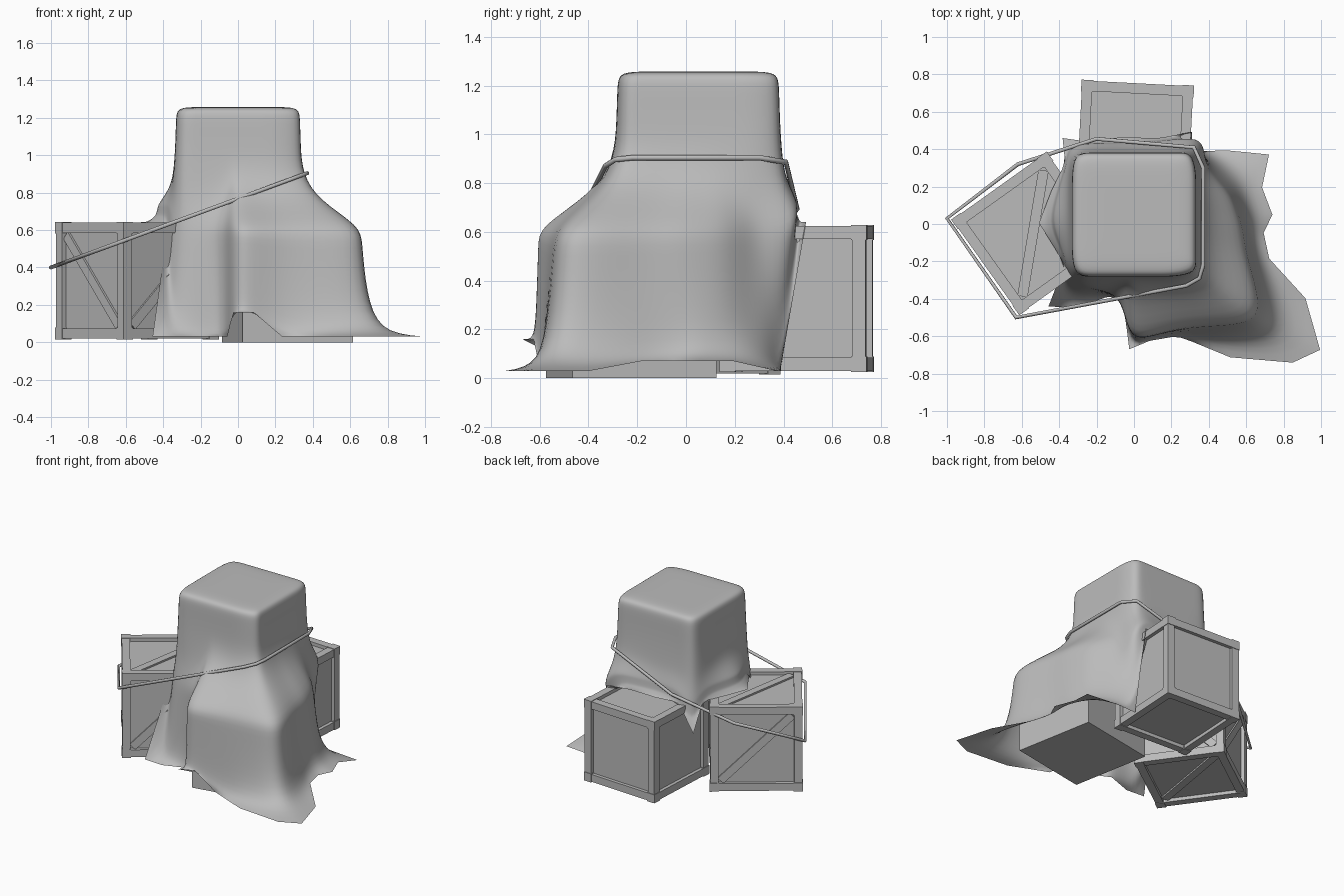
import bpy, bmesh
from math import radians, sin, cos
from mathutils import Matrix, Vector

cube = bpy.data.objects.get("Cube")
if cube:
    bpy.data.objects.remove(cube, do_unlink=True)

grey = bpy.data.materials.new("plain_grey")
grey.use_nodes = True
GREY = (0.5, 0.5, 0.5, 1)
grey.diffuse_color = GREY
grey.node_tree.nodes["Principled BSDF"].inputs["Base Color"].default_value = GREY


def add_object(name, data):
    obj = bpy.data.objects.new(name, data)
    bpy.context.collection.objects.link(obj)
    data.materials.append(grey)
    return obj


def finish(bm, name):
    bmesh.ops.recalc_face_normals(bm, faces=bm.faces)
    mesh = bpy.data.meshes.new(name)
    bm.to_mesh(mesh)
    bm.free()
    return add_object(name, mesh)


def box(bm, centre, size, turn=Matrix.Identity(4)):
    matrix = Matrix.Translation(centre) @ turn @ Matrix.Diagonal((*size, 1))
    bmesh.ops.create_cube(bm, size=1, matrix=matrix)


def place(obj, x, y, z, angle):
    obj.location = (x, y, z)
    obj.rotation_euler.z = radians(angle)


def unit(axis):
    return Matrix.Identity(3)[axis].copy()


def crate(name, x, y, base, size, angle, braces=False):
    """Framed crate with sunken panels, corner blocks and optional diagonal planks."""
    bm = bmesh.new()
    half, bar, sunk = size / 2, 0.055, 0.025
    offset = half - bar / 2
    signs = (-1, 1)
    box(bm, (0, 0, 0), [size - 2 * sunk] * 3)
    for axis in range(3):
        normal, across, up = (unit((axis + k) % 3) for k in range(3))
        for s in signs:
            # frame bars along this axis
            for t in signs:
                dims = [bar] * 3
                dims[axis] = size - bar
                box(bm, (across * s + up * t) * offset, dims)
            # diagonal plank on this face
            if braces:
                slope = 1 if axis == 2 else -s
                along = (across + up * slope).normalized()
                turn = Matrix((normal, along, normal.cross(along))).transposed().to_4x4()
                box(bm, normal * s * (half - sunk), (sunk, (size - 2 * bar) * 1.34, bar), turn)
    # corner blocks
    for sx in signs:
        for sy in signs:
            for sz in signs:
                box(bm, Vector((sx, sy, sz)) * offset, [bar + 0.008] * 3)
    place(finish(bm, name), x, y, base + half, angle)


crate("right_crate", -0.54, -0.05, 0.02, 0.62, 35.5, braces=True)
crate("back_crate", 0.005, 0.455, 0.03, 0.595, -3)
crate("top_crate", -0.005, 0.055, 0.64, 0.56, -2)

# Plain crate hidden under the front of the cover
bm = bmesh.new()
box(bm, (0, 0, 0), (0.6, 0.6, 0.56))
place(finish(bm, "front_crate"), 0.265, -0.225, 0.28, 10.5)

# Cover folds: direction, shoulder radius, hem radius, where the hem ends
FLOOR, LIFTED, RAISED, HANGING, LEDGE = 0.03, 0.07, 0.16, 0.45, 0.64
FOLDS = [
    (0, .55, .74, LIFTED), (12, .52, .7, LIFTED), (24, .47, .79, FLOOR),
    (35, .46, .6, FLOOR), (47, .56, .46, FLOOR), (55, .5, .54, LEDGE),
    (72, .41, .43, LEDGE), (100, .38, .42, LEDGE), (122, .45, .46, LEDGE),
    (133, .5, .56, HANGING), (143, .45, .46, LEDGE), (164, .42, .46, LEDGE),
    (185, .44, .51, LEDGE), (203, .42, .46, LEDGE), (216, .45, .46, LEDGE),
    (227, .48, .67, FLOOR), (238, .46, .59, FLOOR), (254, .43, .45, FLOOR),
    (263, .49, .47, FLOOR), (268, .66, .72, RAISED), (277, .66, .68, RAISED),
    (290, .65, .69, FLOOR), (304, .71, .92, FLOOR), (317, .85, 1.16, FLOOR),
    (324, .83, 1.23, FLOOR), (334, .69, 1.02, FLOOR), (342, .62, .76, LIFTED),
    (352, .58, .7, LIFTED),
]


def mix(a, b, t):
    return a + (b - a) * t


def fold_profile(angle, shoulder, hem, low):
    """Points from the flat top down to the hem."""
    a = radians(angle)
    square = 1 / max(abs(cos(a)), abs(sin(a)))
    waist = 0.345 * min(square, 1.34)
    ledge = max(0.62, low + 0.1)
    middle = mix(shoulder, min(hem, shoulder + 0.15), 0.25 if hem > shoulder else 0.8)
    sweep = [(0.15 * square, 1.258), (0.29 * square, 1.258), (0.328 * square, 1.24),
             (0.332 * square, 1.18), (0.335 * square, 1.05), (waist, 0.9),
             (mix(waist, shoulder, 0.28), mix(0.9, ledge, 0.5)),
             (shoulder, ledge), (mix(shoulder, middle, 0.3), mix(ledge, low, 0.15)),
             (middle, mix(ledge, low, 0.6)),
             (mix(middle, hem, 0.25), low + 0.03), (hem, low)]
    return [(r * cos(a), 0.05 + r * sin(a), h) for r, h in sweep]


bm = bmesh.new()
crease = bm.verts.layers.float.new("crease_vert")
columns = [[bm.verts.new(p) for p in fold_profile(*fold)] for fold in FOLDS]
peak = bm.verts.new((0, 0.05, 1.258))
for i, right in enumerate(columns):
    left = columns[i - 1]
    right[-1][crease] = 1  # keeps the hem ragged
    bm.faces.new((peak, left[0], right[0]))
    for j in range(len(right) - 1):
        bm.faces.new((left[j], left[j + 1], right[j + 1], right[j]))
for face in bm.faces:
    face.smooth = True
cover = finish(bm, "cloth_cover")
smooth = cover.modifiers.new("soft_folds", "SUBSURF")
smooth.levels = smooth.render_levels = 2

# Tilted rope loop round the cover and the right crate
ROPE = [(.37, .3), (.32, .41), (-.2, .455), (-.62, .32), (-1, .03),
        (-.63, -.5), (.28, -.33), (.35, -.29), (.37, -.22)]
curve = bpy.data.curves.new("rope", "CURVE")
curve.dimensions = "3D"
curve.bevel_depth = 0.011
curve.bevel_resolution = 2
spline = curve.splines.new("POLY")
spline.points.add(len(ROPE) - 1)
spline.use_cyclic_u = True
for point, (x, y) in zip(spline.points, ROPE):
    point.co = (x, y, 0.768 + 0.368 * x, 1)
add_object("rope", curve)
